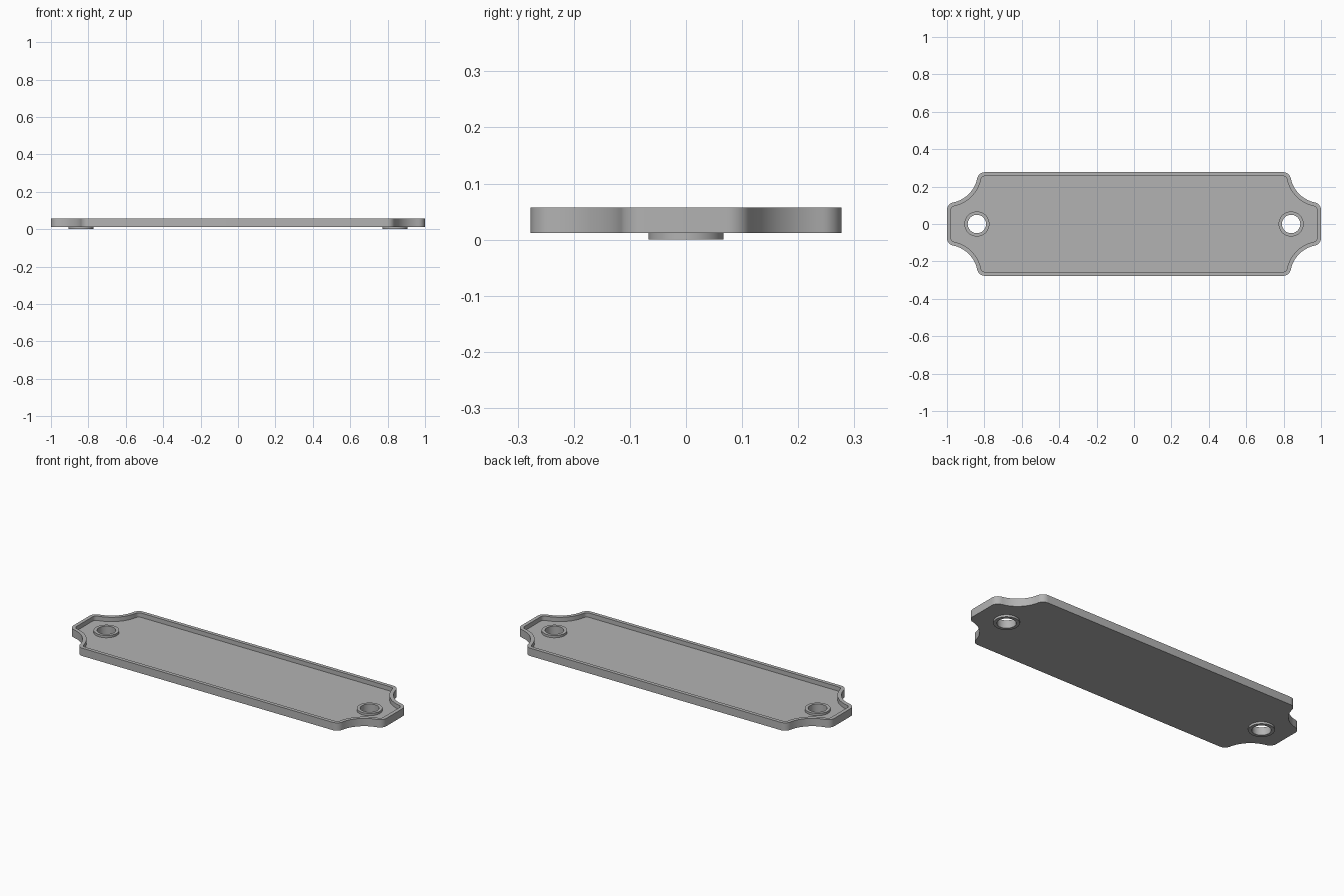
import bpy, bmesh
from math import sin, cos, pi, acos, asin, sqrt
from mathutils import Vector

cube = bpy.data.objects.get("Cube")
if cube:
    bpy.data.objects.remove(cube)

HALF_X, HALF_Y = 1.0, 0.277      # plate half size
SCOOP, FILLET = 0.165, 0.042     # concave corner and its rounding
BOTTOM, FLOOR, TOP = 0.012, 0.032, 0.057
RIM = 0.021
HOLE_X, HOLE_R, COLLAR_R, COLLAR_TOP = 0.84, 0.049, 0.067, 0.045

grey = bpy.data.materials.new("plain grey")
grey.use_nodes = True
colour = (0.45, 0.45, 0.45, 1)
grey.diffuse_color = colour
grey.node_tree.nodes["Principled BSDF"].inputs["Base Color"].default_value = colour


def arc(centre, radius, start, end, steps):
    return [(centre[0] + radius * cos(start + (end - start) * i / steps),
             centre[1] + radius * sin(start + (end - start) * i / steps))
            for i in range(steps + 1)]


def outline(inset):
    """Closed plate outline, moved inwards by inset."""
    reach = sqrt((SCOOP + FILLET) ** 2 - FILLET ** 2)
    tilt = asin(FILLET / (SCOOP + FILLET))
    r = FILLET - inset
    quarter = arc((HALF_X - FILLET, HALF_Y - reach), r, 0, pi / 2 + tilt, 8)[:-1]
    quarter = arc((HALF_X - FILLET, HALF_Y - reach), r, 0, pi / 2 - tilt, 8)
    quarter += arc((HALF_X, HALF_Y), SCOOP + inset, 1.5 * pi - tilt, pi + tilt, 14)[1:-1]
    quarter += arc((HALF_X - reach, HALF_Y - FILLET), r, tilt, pi / 2, 8)
    half = quarter + [(-x, y) for x, y in reversed(quarter)]
    return half + [(-x, -y) for x, y in half]


def finish(bm, name):
    bmesh.ops.recalc_face_normals(bm, faces=bm.faces)
    mesh = bpy.data.meshes.new(name)
    bm.to_mesh(mesh)
    bm.free()
    mesh.materials.append(grey)
    obj = bpy.data.objects.new(name, mesh)
    bpy.context.collection.objects.link(obj)
    return obj


def loft(name, loops, caps):
    """Join (points, height) loops with quads; cap the ends or close the ring."""
    bm = bmesh.new()
    rings = [[bm.verts.new((x, y, z)) for x, y in pts] for pts, z in loops]
    pairs = list(zip(rings, rings[1:]))
    if not caps:
        pairs.append((rings[-1], rings[0]))
    for a, b in pairs:
        for i in range(len(a)):
            j = (i + 1) % len(a)
            bm.faces.new((a[i], a[j], b[j], b[i]))
    if caps:
        bm.faces.new(rings[0])
        bm.faces.new(rings[-1])
    return finish(bm, name)


def circle(x, radius):
    return arc((x, 0), radius, 0, 2 * pi, 48)[:-1]


def shade(obj):
    bpy.ops.object.select_all(action='DESELECT')
    obj.select_set(True)
    bpy.context.view_layer.objects.active = obj
    bpy.ops.object.shade_smooth_by_angle()


# Tray-shaped plate with a raised rim
plate = loft("plate", [(outline(0), BOTTOM), (outline(0), TOP),
                       (outline(RIM), TOP), (outline(RIM), FLOOR)], True)

# Screw holes through the plate, each lined by a collar
for side, x in (("left", HOLE_X), ("right", -HOLE_X)):
    mid = (HOLE_R + COLLAR_R) / 2
    cutter = loft("hole_cutter", [(circle(x, mid), -0.1), (circle(x, mid), 0.1)], True)
    cutter.hide_render = True
    cut = plate.modifiers.new("hole", 'BOOLEAN')
    cut.operation = 'DIFFERENCE'
    cut.solver = 'EXACT'
    cut.object = cutter
    bpy.context.view_layer.objects.active = plate
    bpy.ops.object.modifier_apply(modifier=cut.name)
    bpy.data.objects.remove(cutter)

    collar = loft(side + "_collar", [(circle(x, HOLE_R), 0), (circle(x, COLLAR_R), 0),
                                     (circle(x, COLLAR_R), COLLAR_TOP),
                                     (circle(x, HOLE_R), COLLAR_TOP)], False)
    shade(collar)

shade(plate)
